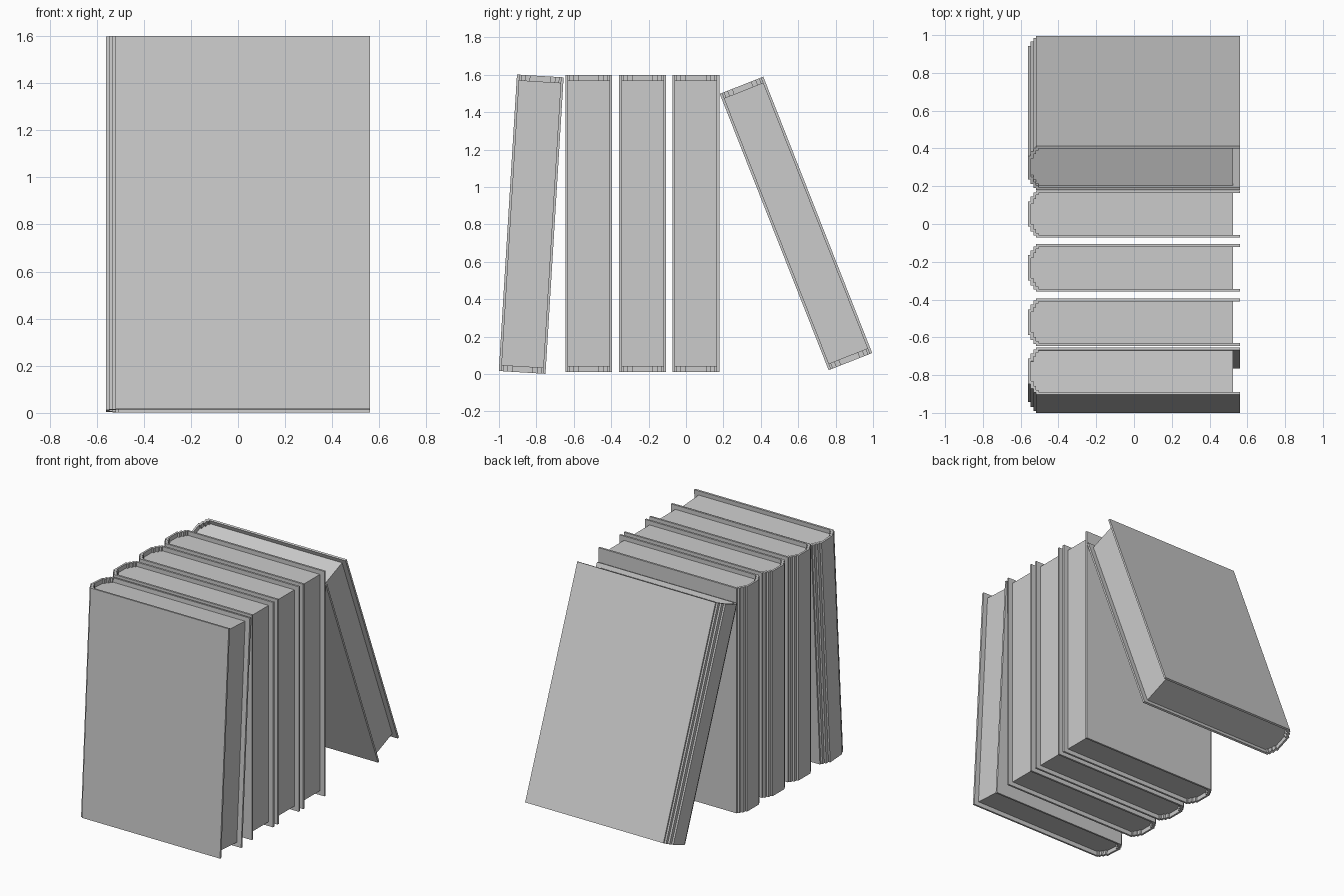
import bpy, bmesh, math

if "Cube" in bpy.data.objects:
    bpy.data.objects.remove(bpy.data.objects["Cube"])

HALF_W, HALF_H = 0.125, 0.794     # book half thickness and half height
T = 0.014                         # cover board thickness
LIP = 0.03                        # recess of the pages at top and bottom

# Half outlines of the stepped spine, from the fore edge to the spine middle
outer = [(0.56, HALF_W), (-0.52, HALF_W), (-0.52, 0.114), (-0.533, 0.114),
         (-0.533, 0.093), (-0.547, 0.093), (-0.547, 0.067), (-0.56, 0.067)]
inner = [(min(x + T, 0.56), y - T) for x, y in outer]


def mirrored(half):
    return half + [(x, -y) for x, y in reversed(half)]


def prism(name, outline, half_height):
    bm = bmesh.new()
    face = bm.faces.new([bm.verts.new((x, y, -half_height)) for x, y in outline])
    ext = bmesh.ops.extrude_face_region(bm, geom=[face])
    tops = [g for g in ext["geom"] if isinstance(g, bmesh.types.BMVert)]
    bmesh.ops.translate(bm, verts=tops, vec=(0, 0, 2 * half_height))
    bmesh.ops.recalc_face_normals(bm, faces=bm.faces[:])
    # Split concave caps cleanly
    bmesh.ops.triangulate(bm, faces=[f for f in bm.faces if len(f.verts) > 4])
    mesh = bpy.data.meshes.new(name)
    bm.to_mesh(mesh)
    bm.free()
    obj = bpy.data.objects.new(name, mesh)
    bpy.context.collection.objects.link(obj)
    return obj


def book(index, y, z, tilt):
    # Hard cover with spine, and the page block nested inside it
    case = prism(f"book_cover_{index}", mirrored(outer) + mirrored(inner)[::-1], HALF_H)
    pages = prism(f"book_pages_{index}", mirrored([(0.525, HALF_W - T)] + inner[1:]),
                  HALF_H - LIP)
    for obj in (case, pages):
        obj.location = (0, y, z)
        obj.rotation_euler.x = math.radians(tilt)


# Slightly leaning book, three upright books, strongly leaning book
row = [(-0.8275, 0.801, -3.5), (-0.52, 0.805, 0), (-0.232, 0.805, 0),
       (0.053, 0.805, 0), (0.588, 0.805, 21.5)]
for i, (y, z, tilt) in enumerate(row, 1):
    book(i, y, z, tilt)
